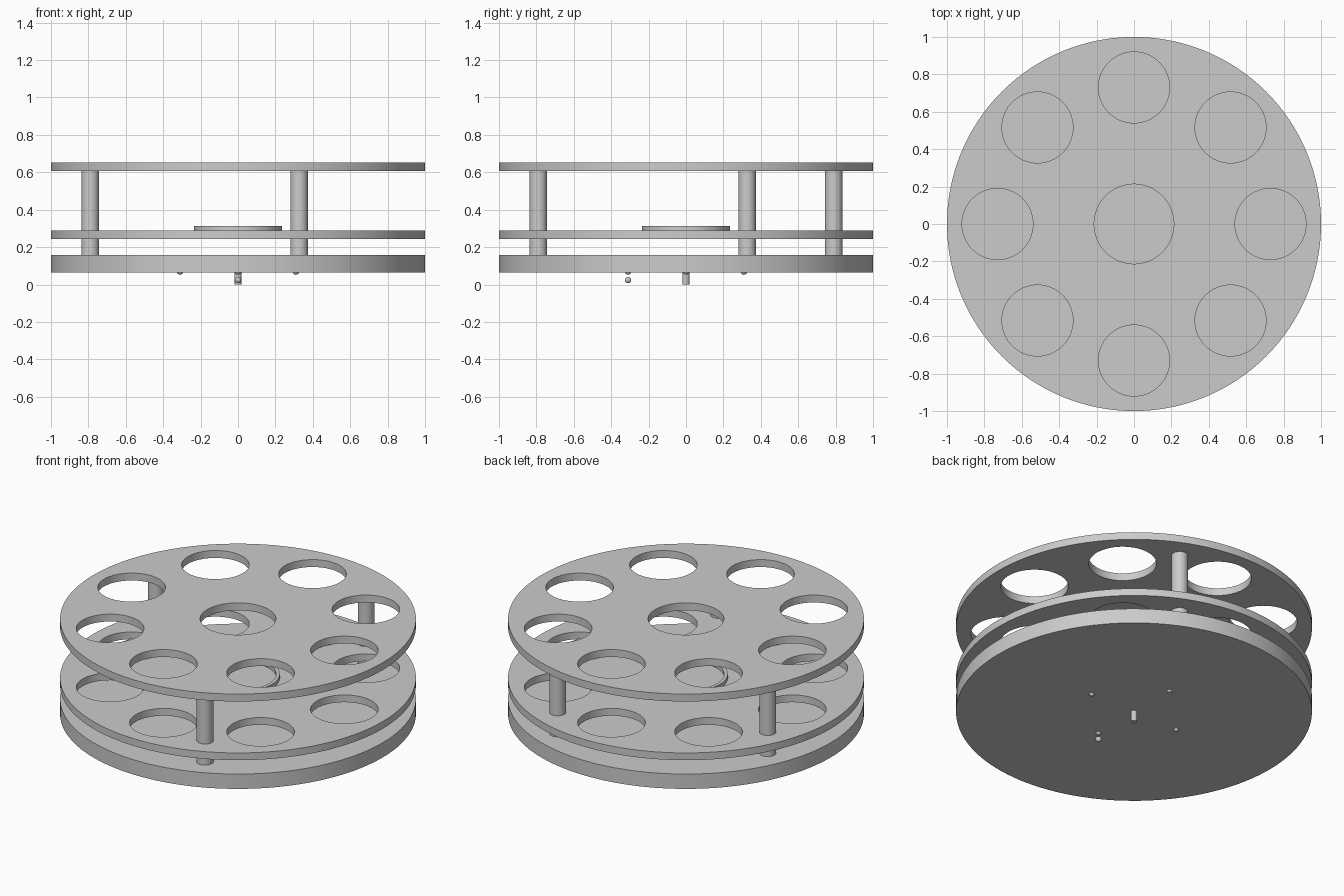
import bpy, bmesh
from math import cos, sin, pi, radians

cube = bpy.data.objects.get("Cube")
if cube:
    bpy.data.objects.remove(cube)

# One plain grey for every part
grey = bpy.data.materials.new("plain grey")
grey.use_nodes = True
colour = (0.6, 0.6, 0.6, 1)
grey.diffuse_color = colour
grey.node_tree.nodes["Principled BSDF"].inputs["Base Color"].default_value = colour


def finish(obj, name):
    obj.name = name
    obj.data.materials.clear()
    obj.data.materials.append(grey)
    bpy.ops.object.select_all(action='DESELECT')
    obj.select_set(True)
    bpy.context.view_layer.objects.active = obj
    bpy.ops.object.shade_smooth_by_angle(angle=radians(30))
    return obj


def plate(name, bottom, top, circles):
    """Extruded flat outline: the first circle is the rim, the rest are holes."""
    curve = bpy.data.curves.new(name, 'CURVE')
    curve.dimensions = '2D'
    curve.fill_mode = 'BOTH'
    curve.extrude = (top - bottom) / 2
    for x, y, r, count in circles:
        spline = curve.splines.new('POLY')
        spline.points.add(count - 1)
        spline.use_cyclic_u = True
        for i, p in enumerate(spline.points):
            a = 2 * pi * i / count
            p.co = (x + r * cos(a), y + r * sin(a), 0, 1)
    obj = bpy.data.objects.new(name, curve)
    bpy.context.collection.objects.link(obj)
    obj.location.z = (bottom + top) / 2
    bpy.ops.object.select_all(action='DESELECT')
    obj.select_set(True)
    bpy.context.view_layer.objects.active = obj
    bpy.ops.object.convert(target='MESH')
    obj = bpy.context.object
    bm = bmesh.new()
    bm.from_mesh(obj.data)
    bmesh.ops.remove_doubles(bm, verts=bm.verts, dist=0.0001)
    bmesh.ops.recalc_face_normals(bm, faces=bm.faces)
    bm.to_mesh(obj.data)
    bm.free()
    return finish(obj, name)


def rod(name, x, y, r, bottom, top):
    bpy.ops.mesh.primitive_cylinder_add(vertices=40, radius=r, depth=top - bottom,
                                        location=(x, y, (bottom + top) / 2))
    return finish(bpy.context.object, name)


def ball(name, x, y, z, r):
    bpy.ops.mesh.primitive_uv_sphere_add(segments=24, ring_count=12, radius=r,
                                         location=(x, y, z))
    return finish(bpy.context.object, name)


# Round plates, the upper two with a ring of eight holes
rim = (0, 0, 1.0, 128)
holes = [(0.73 * cos(i * pi / 4), 0.73 * sin(i * pi / 4), 0.19, 64) for i in range(8)]
plate("base_plate", 0.065, 0.157, [rim])
plate("middle_plate", 0.243, 0.288, [rim] + holes)
plate("top_plate", 0.607, 0.653, [rim] + holes + [(0, 0, 0.213, 64)])

# Raised ring at the centre of the middle plate
plate("centre_ring", 0.288, 0.312, [(0, 0, 0.235, 64), (0, 0, 0.215, 64)])

# Three pillars standing between the holes
for i, degrees in enumerate((-67.5, 67.5, 157.5)):
    a = radians(degrees)
    rod(f"pillar_{i + 1}", 0.855 * cos(a), 0.855 * sin(a), 0.047, 0.157, 0.607)

# Drive shaft, bearing balls and one loose ball under the base
rod("drive_shaft", 0, 0, 0.018, 0, 0.065)
for i in range(4):
    a = i * pi / 2
    ball(f"bearing_ball_{i + 1}", 0.31 * cos(a), 0.31 * sin(a), 0.069, 0.017)
ball("loose_ball", 0, -0.31, 0.024, 0.017)
